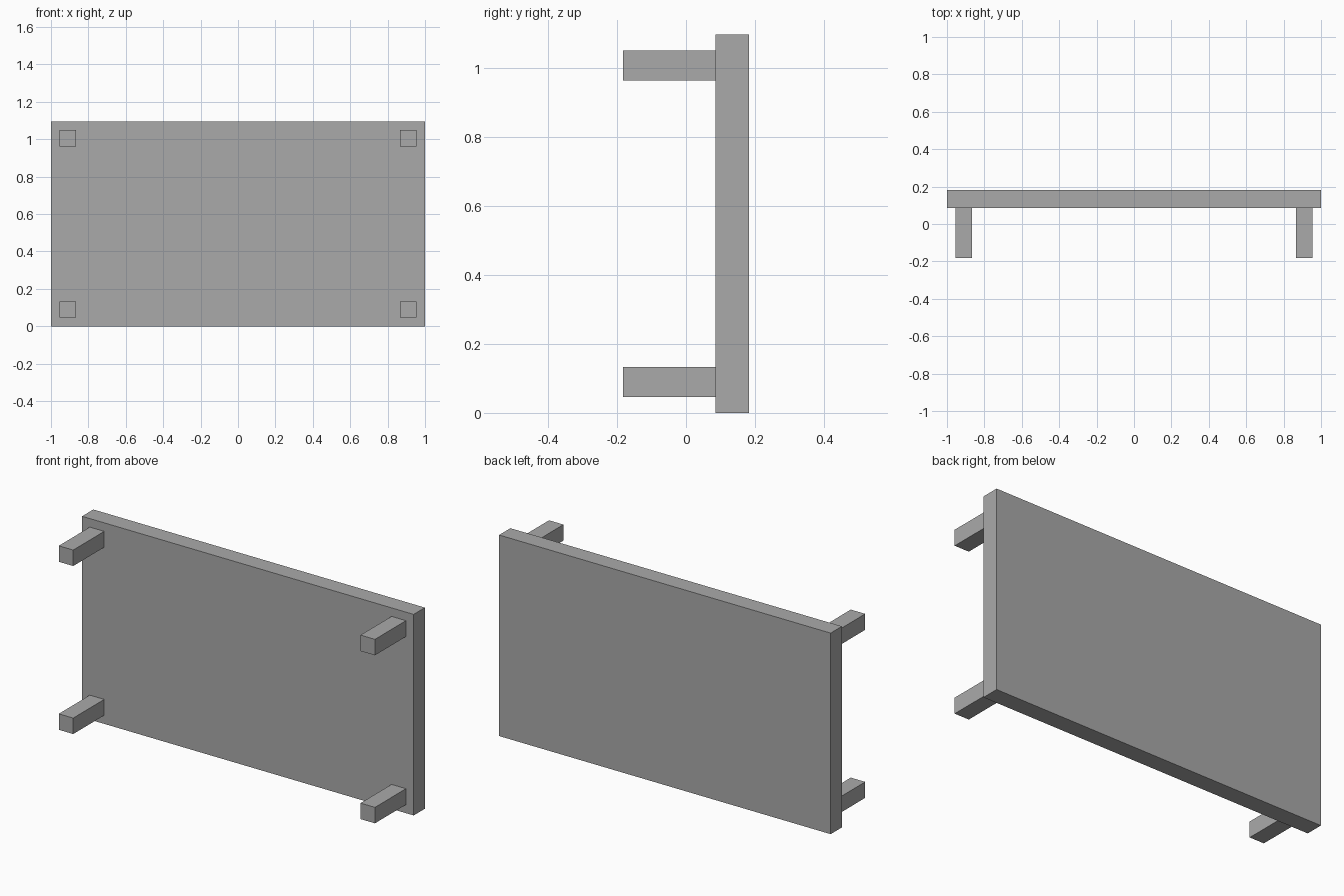
import bpy

cube = bpy.data.objects.get("Cube")
if cube:
    bpy.data.objects.remove(cube, do_unlink=True)

# Single grey finish
GREY = (0.4, 0.4, 0.4, 1.0)
grey = bpy.data.materials.new("plain_grey")
grey.use_nodes = True
grey.diffuse_color = GREY
grey.node_tree.nodes["Principled BSDF"].inputs["Base Color"].default_value = GREY


def box(name, low, high):
    """Axis-aligned box between two corners."""
    centre = [(a + b) / 2 for a, b in zip(low, high)]
    bpy.ops.mesh.primitive_cube_add(size=1, location=centre)
    obj = bpy.context.object
    obj.name = name
    obj.scale = [b - a for a, b in zip(low, high)]
    bpy.ops.object.transform_apply(location=False, rotation=False, scale=True)
    obj.data.materials.append(grey)
    return obj


HEIGHT = 1.096
BACK, FACE, LEG_END = 0.182, 0.085, -0.182
LEG_HALF = 0.0435
LEG_X, LEG_INSET = 0.91, 0.09

# Upright table top
box("table_top", (-1, FACE, 0), (1, BACK, HEIGHT))

# Four square legs pointing forward
for side, x in (("left", LEG_X), ("right", -LEG_X)):
    for level, z in (("lower", LEG_INSET), ("upper", HEIGHT - LEG_INSET)):
        box(f"{level}_{side}_leg",
            (x - LEG_HALF, LEG_END, z - LEG_HALF),
            (x + LEG_HALF, FACE, z + LEG_HALF))
